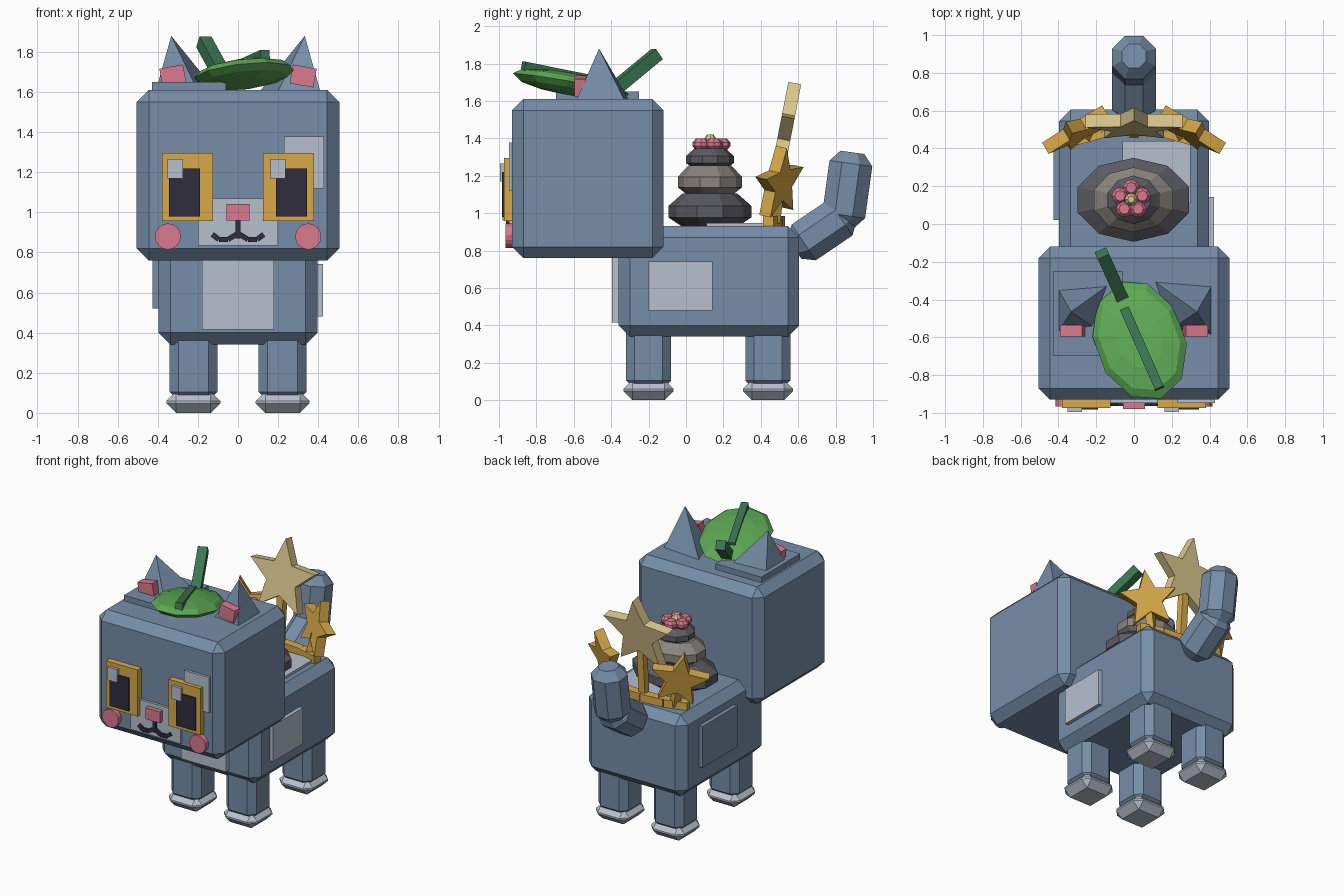
import bpy, bmesh
from math import sin, cos, pi, radians
from mathutils import Matrix, Vector

old = bpy.data.objects.get("Cube")
if old:
    bpy.data.objects.remove(old)


def material(name, r, g, b):
    m = bpy.data.materials.new(name)
    m.use_nodes = True
    m.diffuse_color = (r, g, b, 1)
    m.node_tree.nodes["Principled BSDF"].inputs["Base Color"].default_value = (r, g, b, 1)
    return m


BLUE = material("slate blue fur", .18, .27, .39)
PALE = material("pale grey fur", .47, .53, .62)
GOLD = material("gold", .68, .40, .065)
CREAM = material("cream", .70, .58, .27)
PINK = material("pink", .70, .19, .27)
DARK = material("near black", .028, .026, .045)
LEAF = material("leaf green", .11, .40, .09)
STEM = material("stem green", .045, .18, .085)
STONE = material("dark stone", .105, .105, .125)
WARM = material("warm stone", .26, .235, .21)


def finish(name, bm, mat, matrix=Matrix()):
    bmesh.ops.recalc_face_normals(bm, faces=bm.faces)
    me = bpy.data.meshes.new(name)
    bm.to_mesh(me)
    bm.free()
    me.materials.append(mat)
    ob = bpy.data.objects.new(name, me)
    ob.matrix_world = matrix
    bpy.context.scene.collection.objects.link(ob)
    return ob


def block(name, size, mat, matrix, bevel=0):
    bm = bmesh.new()
    bmesh.ops.create_cube(bm, size=1, matrix=Matrix.Diagonal((*size, 1)))
    if bevel:
        bmesh.ops.bevel(bm, geom=bm.edges[:], offset=bevel, segments=1, affect='EDGES')
    return finish(name, bm, mat, matrix)


def box(name, x, y, z, mat, bevel=0):
    ranges = (x, y, z)
    centre = Vector([(a + b) / 2 for a, b in ranges])
    return block(name, [b - a for a, b in ranges], mat, Matrix.Translation(centre), bevel)


def along(a, b):
    a, b = Vector(a), Vector(b)
    turn = (b - a).to_track_quat('Z', 'Y').to_matrix().to_4x4()
    return Matrix.Translation((a + b) / 2) @ turn, (b - a).length


def bar(name, a, b, width, depth, mat):
    m, length = along(a, b)
    return block(name, (width, depth, length), mat, m)


def lathe(name, profile, sides, mat, matrix, phase=0.0):
    # Stacked rings of (radius, height), closed with flat caps
    bm = bmesh.new()
    rings = [[bm.verts.new((r * cos(phase + 2 * pi * i / sides),
                            r * sin(phase + 2 * pi * i / sides), h))
              for i in range(sides)] for r, h in profile]
    for lo, hi in zip(rings, rings[1:]):
        for i in range(sides):
            j = (i + 1) % sides
            bm.faces.new((lo[i], lo[j], hi[j], hi[i]))
    bm.faces.new(rings[0])
    bm.faces.new(rings[-1])
    return finish(name, bm, mat, matrix)


def star(name, centre, radius, yaw, roll, mat):
    bm = bmesh.new()
    pts = []
    for i in range(10):
        r = radius if i % 2 == 0 else radius * .45
        pts.append((r * sin(i * pi / 5), -.035, r * cos(i * pi / 5)))
    face = bm.faces.new([bm.verts.new(p) for p in pts])
    out = bmesh.ops.extrude_face_region(bm, geom=[face])["geom"]
    bmesh.ops.translate(bm, vec=(0, .07, 0),
                        verts=[v for v in out if isinstance(v, bmesh.types.BMVert)])
    m = (Matrix.Translation(centre) @ Matrix.Rotation(yaw, 4, 'Z')
         @ Matrix.Rotation(radians(-11), 4, 'X') @ Matrix.Rotation(roll, 4, 'Y'))
    return finish(name, bm, mat, m)


# Head, body and fur patches
box("head", (-.505, .505), (-.93, -.12), (.76, 1.61), BLUE, .06)
box("body", (-.397, .397), (-.36, .605), (.34, .93), BLUE, .06)
box("head_top_patch", (-.43, -.06), (-.695, -.25), (1.59, 1.65), BLUE)
box("left_forehead_patch", (.23, .43), (-.947, -.92), (1.12, 1.378), PALE)
box("muzzle_patch", (-.2, .2), (-.947, -.92), (.835, 1.07), PALE)
box("chest_patch", (-.18, .18), (-.395, -.35), (.415, .80), PALE)
box("left_side_patch", (.38, .423), (-.2, .143), (.48, .742), PALE)
box("right_side_patch", (-.427, -.38), (.02, .42), (.52, .82), BLUE)
box("back_patch", (-.06, .30), (.11, .44), (.91, .948), PALE)

# Legs and paws
for fb, y in (("front", -.2), ("back", .438)):
    for side, x in (("left", .222), ("right", -.222)):
        box(f"{fb}_{side}_leg", (x - .12, x + .12), (y - .12, y + .12), (.06, .42), BLUE, .045)
        box(f"{fb}_{side}_paw", (x - .134, x + .134), (y - .134, y + .134), (0, .108), PALE, .048)

# Tail in two chamfered segments
for name, a, b in (("tail_base", (0, .58, .81), (0, .875, 1.01)),
                   ("tail_tip", (0, .835, .93), (0, .89, 1.325))):
    m, length = along(a, b)
    h = length / 2
    lathe(name, [(.07, -h), (.125, -h + .06), (.125, h - .06), (.07, h)], 8, BLUE, m, pi / 8)

# Face
for side, s in (("left", 1), ("right", -1)):
    def span(a, b):
        return tuple(sorted((s * a, s * b)))
    box(f"{side}_eye_frame", span(.125, .38), (-.974, -.92), (.957, 1.295), GOLD)
    box(f"{side}_pupil", span(.19, .345), (-.983, -.97), (.98, 1.22), DARK)
    x = .2 if s > 0 else -.313
    box(f"{side}_eye_glint", (x - .038, x + .038), (-.994, -.97), (1.17, 1.266), PALE)
    cheek = Matrix.Translation((s * .35, -.945, .88)) @ Matrix.Rotation(pi / 2, 4, 'X')
    lathe(f"{side}_cheek", [(.065, -.02), (.065, .02)], 16, PINK, cheek)
    path = [(0, .895), (.05, .865), (.095, .865), (.128, .89)]
    for i, (p, q) in enumerate(zip(path, path[1:])):
        bar(f"{side}_mouth_{i}", (s * p[0], -.95, p[1]), (s * q[0], -.95, q[1]), .028, .026, DARK)

    # Ears: skewed pyramids with a pink inner plate
    bm = bmesh.new()
    base = [bm.verts.new((s * px, py, 1.605)) for px, py in
            ((.11, -.305), (.41, -.33), (.41, -.585), (.20, -.555))]
    tip = bm.verts.new((s * .333, -.465, 1.88))
    bm.faces.new(base)
    for i in range(4):
        bm.faces.new((base[i], base[(i + 1) % 4], tip))
    finish(f"{side}_ear", bm, BLUE)
    block(f"{side}_inner_ear", (.12, .06, .095), PINK,
          Matrix.Translation((s * .325, -.565, 1.68)) @ Matrix.Rotation(s * radians(10), 4, 'Y'))
box("nose", (-.058, .058), (-.98, -.93), (.96, 1.042), PINK)
box("mouth_line", (-.013, .013), (-.963, -.93), (.87, .965), DARK)

# Leaf hat with midrib and stem
bm = bmesh.new()
bmesh.ops.create_uvsphere(bm, u_segments=10, v_segments=6, radius=1)
finish("leaf", bm, LEAF,
       Matrix.Translation((.03, -.615, 1.69)) @ Matrix.Rotation(radians(20), 4, 'Z')
       @ Matrix.Rotation(radians(-10), 4, 'X') @ Matrix.Diagonal((.24, .335, .06, 1)))
bar("leaf_midrib", (.135, -.87, 1.785), (-.05, -.45, 1.70), .05, .05, STEM)
bar("leaf_stem", (-.055, -.41, 1.64), (-.17, -.155, 1.85), .066, .066, STEM)

# Stacked stones
for name, rx, ry, z0, z1, mat in (("bottom_stone", .31, .222, .93, 1.105, STONE),
                                  ("middle_stone", .22, .172, 1.095, 1.255, WARM),
                                  ("top_stone", .14, .128, 1.24, 1.345, STONE)):
    m = Matrix.Translation((-.003, .128, z0)) @ Matrix.Diagonal((rx, ry, z1 - z0, 1))
    lathe(name, [(.68, 0), (1, .27), (1, .62), (.66, 1)], 10, mat, m, pi / 2)

# Flower on the stones
for i in range(5):
    a = pi / 2 + i * 2 * pi / 5
    m = Matrix.Translation((-.015 + .062 * cos(a), .13 + .062 * sin(a), 1.34))
    lathe(f"petal_{i}", [(.03, 0), (.045, .018), (.045, .038), (.028, .058)], 8, PINK, m)
lathe("flower_centre", [(.034, 0), (.034, .055), (.018, .08)], 8, CREAM,
      Matrix.Translation((-.015, .13, 1.34)))

# Star crown: curved band, posts and three stars
band = [(-.33, .44), (-.17, .485), (0, .50), (.17, .485), (.33, .44)]
for i, (p, q) in enumerate(zip(band, band[1:])):
    bar(f"crown_band_{i}", (*p, .955), (*q, .955), .06, .06, GOLD)
bar("middle_post", (0, .48, .95), (0, .51, 1.36), .05, .05, GOLD)
star("middle_star", (0, .53, 1.43), .27, 0, 0, CREAM)
for side, s in (("left", 1), ("right", -1)):
    bar(f"{side}_post", (s * .24, .47, .95), (s * .28, .49, 1.12), .05, .05, GOLD)
    star(f"{side}_star", (s * .295, .495, 1.16), .2, s * radians(-30), s * radians(10), GOLD)
